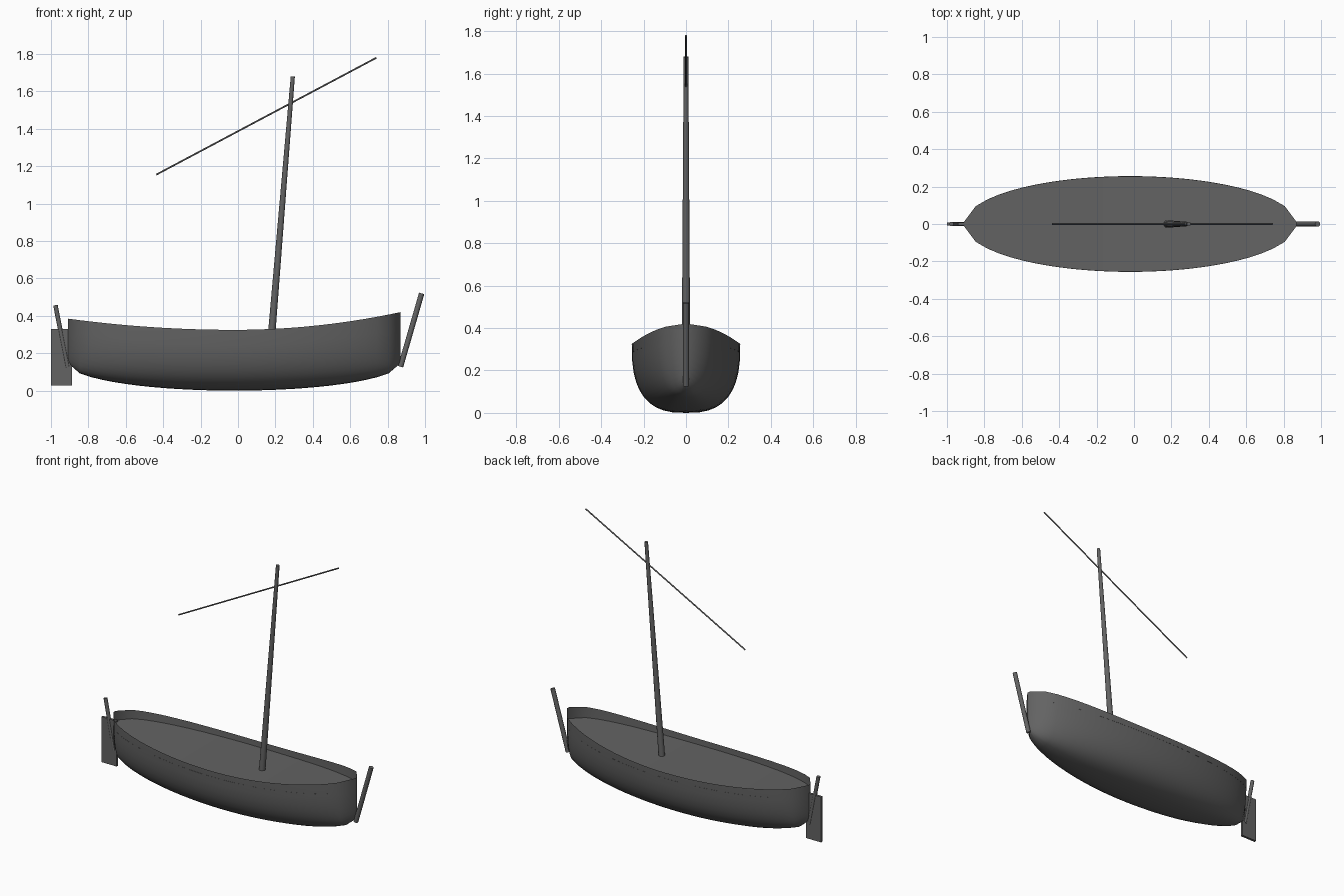
import bpy, bmesh, math
from mathutils import Vector

if "Cube" in bpy.data.objects:
    bpy.data.objects.remove(bpy.data.objects["Cube"])

grey = bpy.data.materials.new("dark grey")
grey.diffuse_color = (0.125, 0.125, 0.125, 1)
grey.use_nodes = True
grey.node_tree.nodes["Principled BSDF"].inputs["Base Color"].default_value = grey.diffuse_color

STATIONS, RIBS, POWER = 28, 20, 2.7
MID, HALF = -0.02, 0.89


def finish(name, bm, angle=35):
    bmesh.ops.recalc_face_normals(bm, faces=bm.faces)
    me = bpy.data.meshes.new(name)
    bm.to_mesh(me)
    bm.free()
    ob = bpy.data.objects.new(name, me)
    me.materials.append(grey)
    bpy.context.collection.objects.link(ob)
    bpy.ops.object.select_all(action='DESELECT')
    ob.select_set(True)
    bpy.context.view_layer.objects.active = ob
    bpy.ops.object.shade_smooth_by_angle(angle=math.radians(angle))
    return ob


# Hull lines: half beam, rail height and keel height along the length
def lines(t):
    arc = math.sqrt(max(0, 1 - t * t))
    beam = max(0.01, 0.256 * arc)
    rail = 0.325 + (0.095 if t > 0 else 0.06) * t * t
    keel = 0.148 * (1 - arc)
    return beam, rail, keel


def spow(v):
    return math.copysign(abs(v) ** (2 / POWER), v)


ts = [-1 + 2 * i / STATIONS for i in range(STATIONS + 1)]

# Hull: open shell lofted through superellipse sections
bm = bmesh.new()
rows = []
for t in ts:
    beam, rail, keel = lines(t)
    row = []
    for j in range(RIBS + 1):
        a = math.pi * (j / RIBS - 0.5)
        c = max(0, math.cos(a))
        if j in (0, RIBS):
            c = 0
        row.append(bm.verts.new((MID + HALF * t, beam * spow(math.sin(a)),
                                 rail - (rail - keel) * spow(c))))
    rows.append(row)
for r, s in zip(rows, rows[1:]):
    for j in range(RIBS):
        bm.faces.new((r[j], r[j + 1], s[j + 1], s[j]))
bm.faces.new(rows[0])
bm.faces.new(rows[-1])
finish("hull", bm, 50)

# Deck: set just below the rail, following the sheer
bm = bmesh.new()
pairs = []
for t in ts:
    beam, rail, keel = lines(t)
    z = 0.287 + 0.6 * (rail - 0.325)
    d = (rail - z) / (rail - keel)
    y = beam * (1 - d ** POWER) ** (1 / POWER)
    pairs.append([bm.verts.new((MID + HALF * t, k * y, z)) for k in (-1, 1)])
for p, q in zip(pairs, pairs[1:]):
    bm.faces.new((p[0], q[0], q[1], p[1]))
finish("deck", bm)


# Round spars between two points on the centre plane
def spar(name, start, end, r1, r2, sides=12):
    a, b = Vector((start[0], 0, start[1])), Vector((end[0], 0, end[1]))
    bm = bmesh.new()
    bmesh.ops.create_cone(bm, cap_ends=True, segments=sides, radius1=r1,
                          radius2=r2, depth=(b - a).length)
    rot = (b - a).to_track_quat('Z', 'Y').to_matrix().to_4x4()
    bm.transform(rot)
    bmesh.ops.translate(bm, verts=bm.verts, vec=(a + b) / 2)
    finish(name, bm)


spar("mast", (0.178, 0.28), (0.293, 1.68), 0.02, 0.011)
spar("yard", (-0.437, 1.155), (0.74, 1.78), 0.0045, 0.0045)
spar("bow_post", (0.869, 0.128), (0.982, 0.52), 0.0145, 0.0145)
spar("stern_post", (-0.911, 0.125), (-0.976, 0.457), 0.012, 0.012)

# Rudder blade
bm = bmesh.new()
bmesh.ops.create_cube(bm, size=1)
bmesh.ops.scale(bm, verts=bm.verts, vec=(0.112, 0.016, 0.302))
bmesh.ops.translate(bm, verts=bm.verts, vec=(-0.944, 0, 0.178))
finish("rudder", bm)
